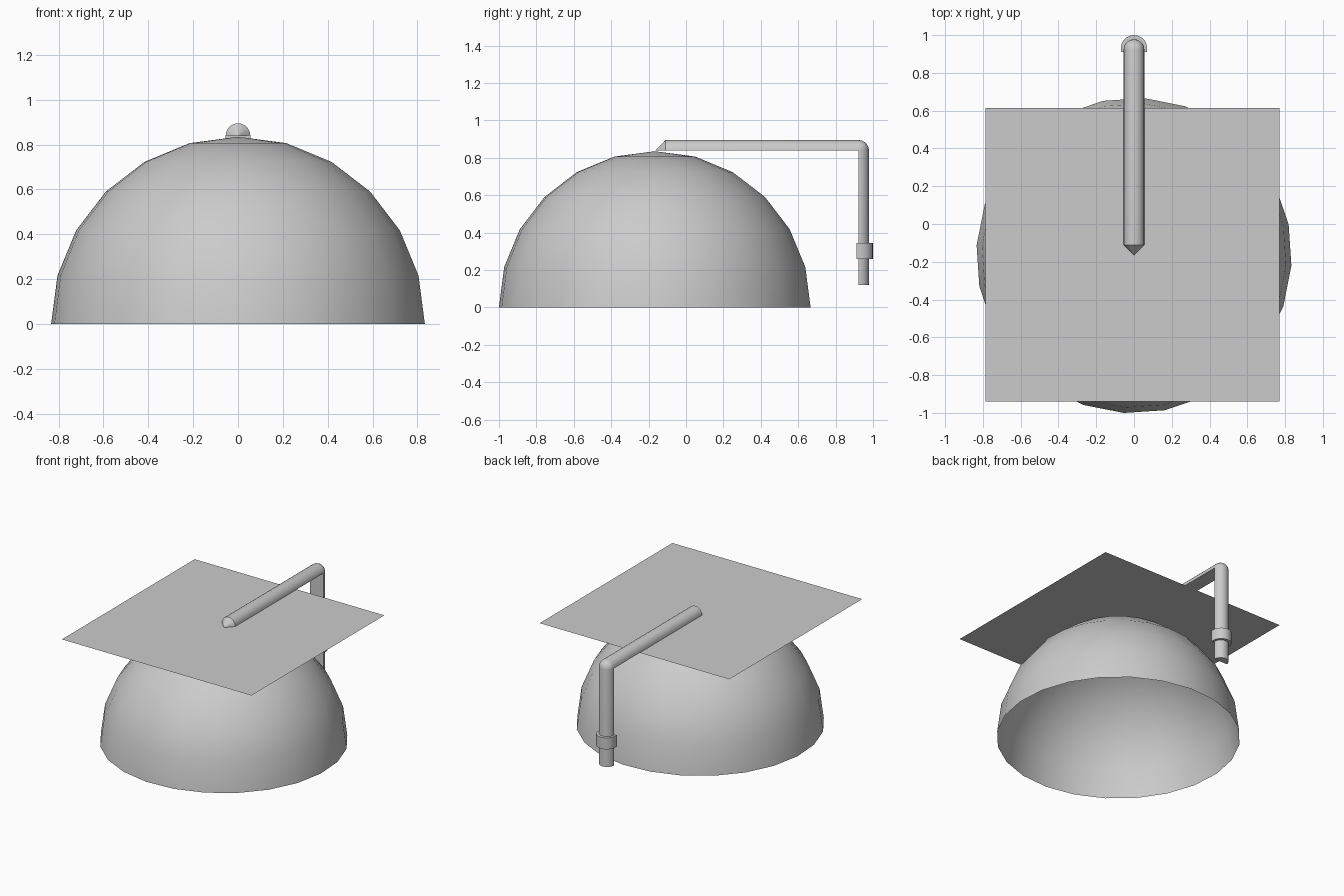
import bpy, bmesh
from math import sin, cos, pi, radians
from mathutils import Matrix, Vector

if "Cube" in bpy.data.objects:
    bpy.data.objects.remove(bpy.data.objects["Cube"])


def finish(bm, name, smooth=True):
    me = bpy.data.meshes.new(name)
    bm.to_mesh(me)
    bm.free()
    ob = bpy.data.objects.new(name, me)
    bpy.context.collection.objects.link(ob)
    if smooth:
        bpy.ops.object.select_all(action='DESELECT')
        ob.select_set(True)
        bpy.context.view_layer.objects.active = ob
        bpy.ops.object.shade_smooth_by_angle(angle=radians(35))
    return ob


def half_ring(y, z, r, tilt, steps=10):
    """Half-round section; tilt turns its round side from +z towards +y."""
    up = Vector((0, sin(tilt), cos(tilt)))
    return [Vector((0, y, z)) + r * (cos(pi * i / steps) * Vector((1, 0, 0))
            + sin(pi * i / steps) * up) for i in range(steps + 1)]


def loft(name, sections):
    bm = bmesh.new()
    rings = [[bm.verts.new(p) for p in s] for s in sections]
    for a, b in zip(rings, rings[1:]):
        n = len(a)
        for i in range(n):
            j = (i + 1) % n
            bm.faces.new((a[i], a[j], b[j], b[i]))
    bm.faces.new(rings[0])
    bm.faces.new(rings[-1])
    bmesh.ops.remove_doubles(bm, verts=bm.verts, dist=1e-5)
    bmesh.ops.dissolve_degenerate(bm, edges=bm.edges, dist=1e-6)
    bmesh.ops.recalc_face_normals(bm, faces=bm.faces)
    return finish(bm, name)


# Open dome of the cap
bm = bmesh.new()
bmesh.ops.create_uvsphere(bm, u_segments=24, v_segments=12, radius=0.835)
bmesh.ops.delete(bm, geom=[v for v in bm.verts if v.co.z < -0.01], context='VERTS')
bmesh.ops.transform(bm, verts=bm.verts, matrix=Matrix.Translation((0, -0.167, 0))
                    @ Matrix.Rotation(radians(-3.7), 4, 'Z'))
finish(bm, "cap_dome")

# Thin square board
bm = bmesh.new()
bmesh.ops.create_grid(bm, x_segments=1, y_segments=1, size=0.778,
                      matrix=Matrix.Translation((-0.008, -0.163, 0.837)))
finish(bm, "board", smooth=False)

# Half-round cord: pointed start, rounded elbow, hanging end
r, top, drop = 0.055, 0.84, 0.923
path = [[p * 0.001 + Vector((0, -0.165, 0.838)) for p in half_ring(0, 0, r, 0)],
        half_ring(-0.11, top, r, 0)]
path += [half_ring(drop, top, r, pi / 2 * k / 5) for k in range(6)]
path.append(half_ring(drop, 0.12, r, pi / 2))
loft("tassel_cord", path)

# Collar around the hanging end, with a flat inner side
collar = []
for z in (0.345, 0.26):
    s = half_ring(0.93, z, 0.07, pi / 2)
    collar.append(s + [Vector((-0.07, 0.911, z)), Vector((0.07, 0.911, z))])
loft("tassel_collar", collar)
